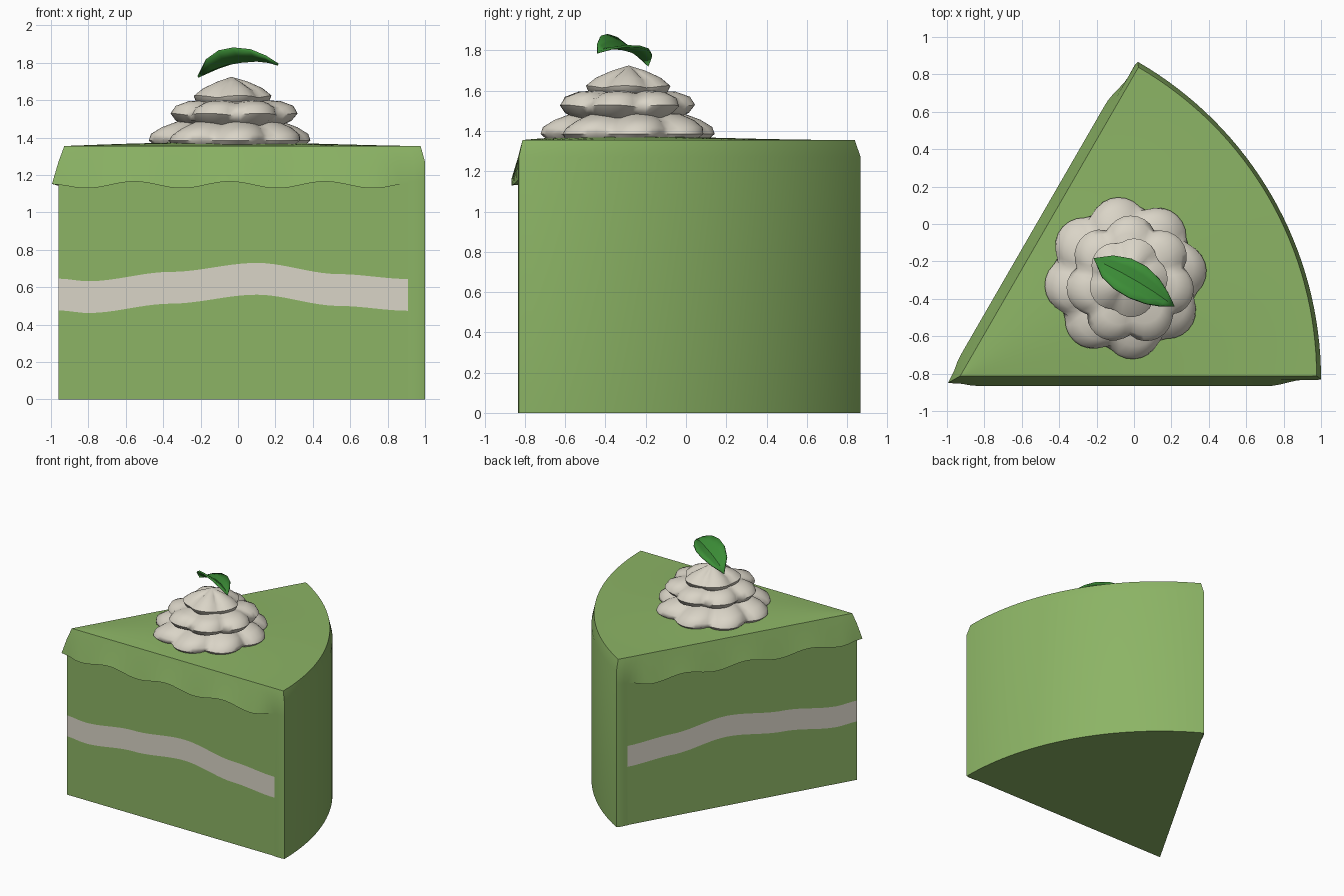
import bpy, bmesh, math
from mathutils import Vector

if "Cube" in bpy.data.objects:
    bpy.data.objects.remove(bpy.data.objects["Cube"])

A = Vector((-0.96, -0.83, 0))          # wedge tip
R, RI = 1.96, 1.87                     # outer radius, radius under the icing
ANG = math.radians(60)
BIS = Vector((math.cos(ANG / 2), math.sin(ANG / 2), 0))
A_TOP, R_TOP = A + 0.036 * BIS, 1.905  # slightly smaller wedge on top


def material(name, rgb):
    m = bpy.data.materials.new(name)
    m.diffuse_color = (*rgb, 1)
    m.use_nodes = True
    m.node_tree.nodes["Principled BSDF"].inputs["Base Color"].default_value = m.diffuse_color
    return m


GREEN = material("cake green", (0.262, 0.456, 0.130))
CREAM = material("cream", (0.70, 0.66, 0.57))
LEAF = material("leaf green", (0.045, 0.27, 0.038))


def grid(bm, fn, us, vs, mat=lambda j: 0):
    """Surface from fn(u, v); the material follows the v row."""
    rows = [[bm.verts.new(fn(u, v)) for v in vs] for u in us]
    for a, b in zip(rows, rows[1:]):
        for j in range(len(vs) - 1):
            f = bm.faces.new((a[j], b[j], b[j + 1], a[j + 1]))
            f.material_index = mat(j)


def finish(name, bm, mats, angle):
    bmesh.ops.remove_doubles(bm, verts=bm.verts, dist=0.0005)
    bmesh.ops.recalc_face_normals(bm, faces=bm.faces)
    me = bpy.data.meshes.new(name)
    bm.to_mesh(me)
    bm.free()
    for m in mats:
        me.materials.append(m)
    ob = bpy.data.objects.new(name, me)
    bpy.context.collection.objects.link(ob)
    bpy.ops.object.select_all(action='DESELECT')
    ob.select_set(True)
    bpy.context.view_layer.objects.active = ob
    bpy.ops.object.shade_smooth_by_angle(angle=math.radians(angle))
    return ob


def span(a, b, n):
    return [a + (b - a) * i / n for i in range(n + 1)]


def ray(t):
    return Vector((math.cos(ANG * t), math.sin(ANG * t), 0))


def interp(pts, x):
    """Smooth interpolation through (x, y) pairs."""
    for (x0, y0), (x1, y1) in zip(pts, pts[1:]):
        if x <= x1:
            t = (x - x0) / (x1 - x0)
            t = t * t * (3 - 2 * t)
            return y0 + (y1 - y0) * t
    return pts[-1][1]


def side(k, s, d, z):
    """Point on cut face k at distance s from the tip, pushed out by d."""
    if s < 1e-6:
        p = A - 2 * d * BIS
    else:
        n = Vector((0, -1, 0)) if k == 0 else Vector((-math.sin(ANG), math.cos(ANG), 0))
        p = A + s * ray(k) + d * n
    return (p.x, p.y, z)


S_CAKE = span(0, RI, 44)
S_ALL = S_CAKE + [1.90, 1.935, R]
T = span(0, 1, 32)

# Cake wedge with a wavy cream layer on both cut faces
WAVE = [(0, 0.476), (0.16, 0.462), (0.6, 0.512), (1.06, 0.560), (1.5, 0.500), (1.87, 0.474)]
bm = bmesh.new()
for k in (0, 1):
    def wall(s, v, k=k):
        lo = interp(WAVE, s)
        return side(k, s, 0, (0, lo, lo + 0.17, 1.25)[v])
    grid(bm, wall, S_CAKE, range(4), lambda j: 1 if j == 1 else 0)
base = [bm.verts.new(A)] + [bm.verts.new(A + RI * ray(t)) for t in T]
bm.faces.new(base[::-1])
finish("cake_wedge", bm, [GREEN, CREAM], 30)


# Icing: domed top, curved back wall, drooping skirts and corner frames
def top(s, t):
    p = A_TOP + s * R_TOP / R * ray(t)
    p.z = 1.355 + 0.02 * math.sin(math.pi * t) * math.sin(math.pi * s / R)
    return p


def drip_z(s):
    return 1.147 - 0.018 * math.cos(2 * math.pi * (s - 0.15) / 0.51)


def drip_out(s):
    if s > RI + 0.001:
        return 0.005 if s < 1.95 else 0
    return interp([(0, 0.02), (0.12, 0.036), (1.68, 0.036), (RI, 0.003)], s)


def back(t, v):
    if v == 0:
        return top(R, t)
    p = A + (R, R, R, RI)[v] * ray(t)
    return (p.x, p.y, (0, 1.27, 0, 0)[v])


bm = bmesh.new()
grid(bm, top, S_ALL, T)
grid(bm, back, T, range(4))
for k in (0, 1):
    def skirt(s, v, k=k):
        if v == 0:
            return top(s, k)
        if v == 1:
            return side(k, s, 0.004 if 0 < s < 1.95 else 0, 1.27)
        return side(k, s, drip_out(s), drip_z(s))

    def fold(s, v, k=k):
        return side(k, s, drip_out(s) if v == 0 else -0.004, drip_z(s) + 0.004 * v)

    def frame(s, v, k=k):
        return side(k, s, drip_out(s), drip_z(s) * v)
    grid(bm, skirt, S_ALL, range(3))
    grid(bm, fold, S_CAKE, (0, 1))
    grid(bm, frame, S_ALL[-4:], (0, 1))
finish("icing", bm, [GREEN], 35)

# Whipped cream: three lobed tiers, each (lobes, phase, x, y, profile of r and z)
TIERS = [
    (8, 0.15, -0.045, -0.29, [(0.40, 1.355), (0.435, 1.385), (0.425, 1.42), (0.37, 1.455),
                              (0.29, 1.485), (0.0, 1.50)]),
    (7, 0.5, -0.02, -0.30, [(0.24, 1.455), (0.315, 1.49), (0.345, 1.53), (0.32, 1.57),
                            (0.25, 1.595), (0.0, 1.61)]),
    (5, 0.9, -0.035, -0.285, [(0.14, 1.565), (0.20, 1.59), (0.215, 1.625), (0.165, 1.665),
                              (0.085, 1.70), (0.0, 1.725)]),
]
bm = bmesh.new()
for n, phase, cx, cy, prof in TIERS:
    def lobe(a, v):
        r, z = prof[v]
        dip = 1 - abs(math.cos(n * (a - phase - 1.2 * (z - 1.4)) / 2)) ** 0.7
        r *= 1 - 0.17 * dip
        z -= 0.015 * dip if 1 < v < 5 else 0
        return (cx + r * math.cos(a), cy + r * math.sin(a), z)
    grid(bm, lobe, span(0, 2 * math.pi, n * 8), range(6))
finish("whipped_cream", bm, [CREAM], 60)

# Leaf: arched midrib, front edge lifted
RIB = [(-0.215, -0.185, 1.725, 0), (-0.14, -0.225, 1.765, 0.065), (-0.06, -0.265, 1.793, 0.092),
       (0.02, -0.31, 1.806, 0.095), (0.10, -0.36, 1.812, 0.075), (0.165, -0.405, 1.805, 0.04),
       (0.215, -0.44, 1.79, 0)]


def leaf(i, v):
    x, y, z, w = RIB[i]
    lift = 0.75 * max(v, 0) - 0.12 * min(v, 0)
    return (x - 0.49 * w * v, y - 0.87 * w * v, z + lift * w)


bm = bmesh.new()
grid(bm, leaf, range(len(RIB)), (-1, -0.5, 0, 0.5, 1))
ob = finish("leaf", bm, [LEAF], 40)
sol = ob.modifiers.new("thickness", 'SOLIDIFY')
sol.thickness = 0.012
sol.offset = 0
